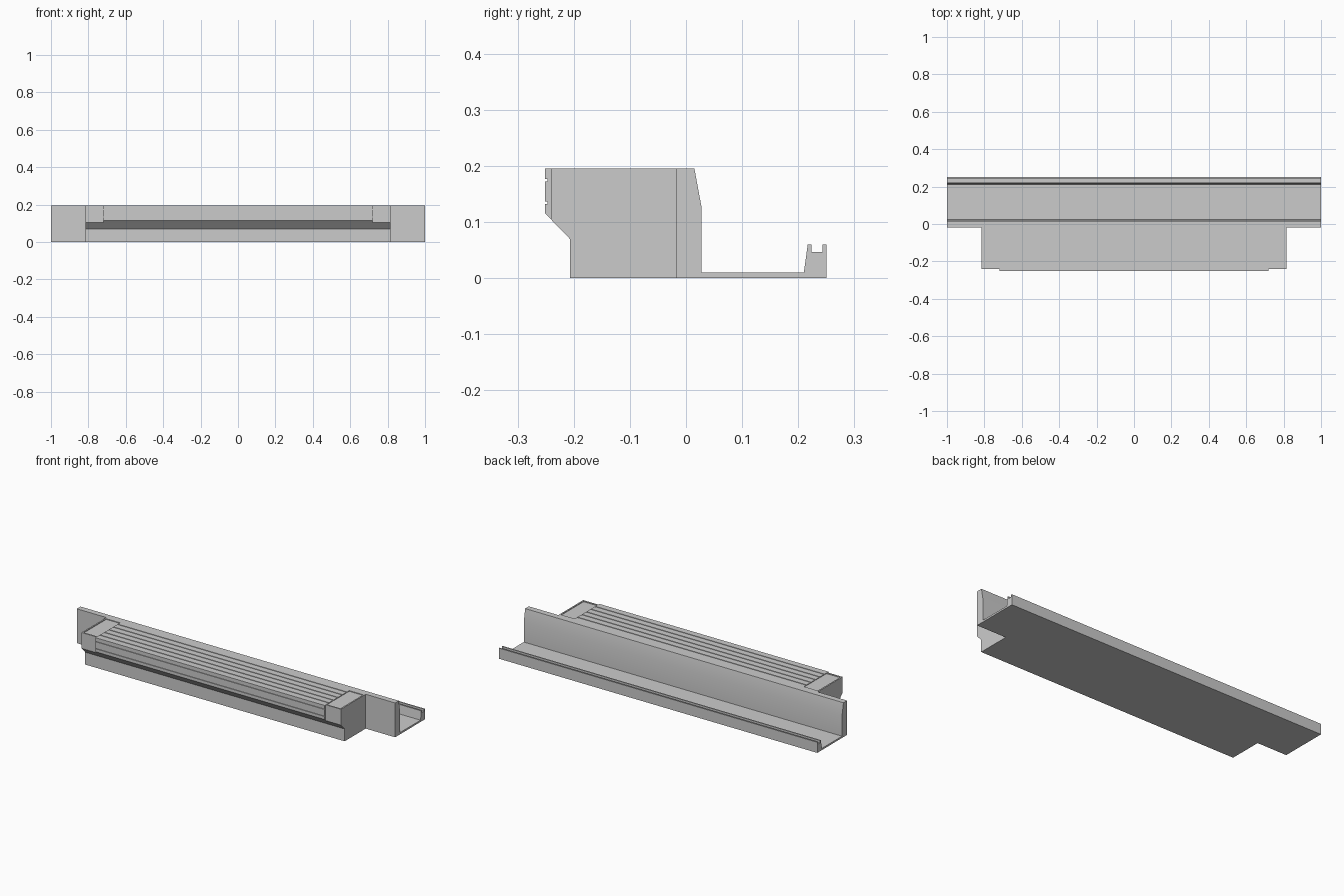
import bpy
import bmesh

cube = bpy.data.objects.get("Cube")
if cube:
    bpy.data.objects.remove(cube, do_unlink=True)

grey = bpy.data.materials.new("concrete_grey")
grey.use_nodes = True
COLOUR = (0.6, 0.6, 0.6, 1)
grey.diffuse_color = COLOUR
grey.node_tree.nodes["Principled BSDF"].inputs["Base Color"].default_value = COLOUR


def extrude_profile(name, profile, x0, x1, smooth=False):
    """Sweep a closed (y, z) profile along x."""
    bm = bmesh.new()
    face = bm.faces.new([bm.verts.new((x0, y, z)) for y, z in profile])
    swept = bmesh.ops.extrude_face_region(bm, geom=[face])["geom"]
    verts = [v for v in swept if isinstance(v, bmesh.types.BMVert)]
    bmesh.ops.translate(bm, verts=verts, vec=(x1 - x0, 0, 0))
    bmesh.ops.recalc_face_normals(bm, faces=bm.faces)
    mesh = bpy.data.meshes.new(name)
    bm.to_mesh(mesh)
    bm.free()
    mesh.materials.append(grey)
    obj = bpy.data.objects.new(name, mesh)
    bpy.context.collection.objects.link(obj)
    if smooth:
        bpy.ops.object.select_all(action="DESELECT")
        obj.select_set(True)
        bpy.context.view_layer.objects.active = obj
        bpy.ops.object.shade_smooth_by_angle()
    return obj


TOP = 0.195
HALF, DECK = 0.815, 0.72
BACK = -0.018
RIM, SUNK = 0.008, 0.004

# Back wall, channel floor and grooved outer rail in one section
extrude_profile("wall_and_channel", [
    (BACK, 0), (0.25, 0), (0.25, 0.06), (0.243, 0.06), (0.243, 0.047),
    (0.224, 0.047), (0.224, 0.06), (0.217, 0.06), (0.21, 0.01),
    (0.028, 0.01), (0.028, 0.125), (0.015, TOP), (BACK, TOP)], -1, 1, True)

# Front body with its sloping underside, up to the sunken top
low = TOP - SUNK
extrude_profile("body", [
    (BACK, 0), (-0.207, 0), (-0.207, 0.07), (-0.241, 0.105),
    (-0.241, low), (BACK, low)], -HALF, HALF)


def strip(name, y0, y1, x0, x1):
    extrude_profile(name, [(y0, low), (y1, low), (y1, TOP), (y0, TOP)], x0, x1)


# Raised rim around the top
strip("back_rim", -0.03, BACK, -HALF, HALF)
for side, s in (("left", 1), ("right", -1)):
    a, b = sorted((s * (HALF - RIM), s * HALF))
    strip(side + "_end_rim", -0.241, -0.03, a, b)
    a, b = sorted((s * DECK, s * (HALF - RIM)))
    strip(side + "_front_rim", -0.241, -0.241 + RIM, a, b)

# Slatted deck wrapping over the front edge
PITCH, GAP, FRONT = 0.04, 0.005, -0.251
outline = [(-0.03, low - 0.01), (-0.03, TOP)]
for i in range(5):
    y = -0.05 - PITCH * i
    outline += [(y, TOP), (y, low), (y - GAP, low), (y - GAP, TOP)]
outline.append((FRONT, TOP))
for i in range(2):
    z = 0.177 - PITCH * i
    outline += [(FRONT, z), (FRONT + 0.004, z),
                (FRONT + 0.004, z - GAP), (FRONT, z - GAP)]
outline += [(FRONT, 0.115), (-0.24, 0.104), (-0.24, low - 0.01)]
extrude_profile("slatted_deck", outline, -DECK, DECK)
